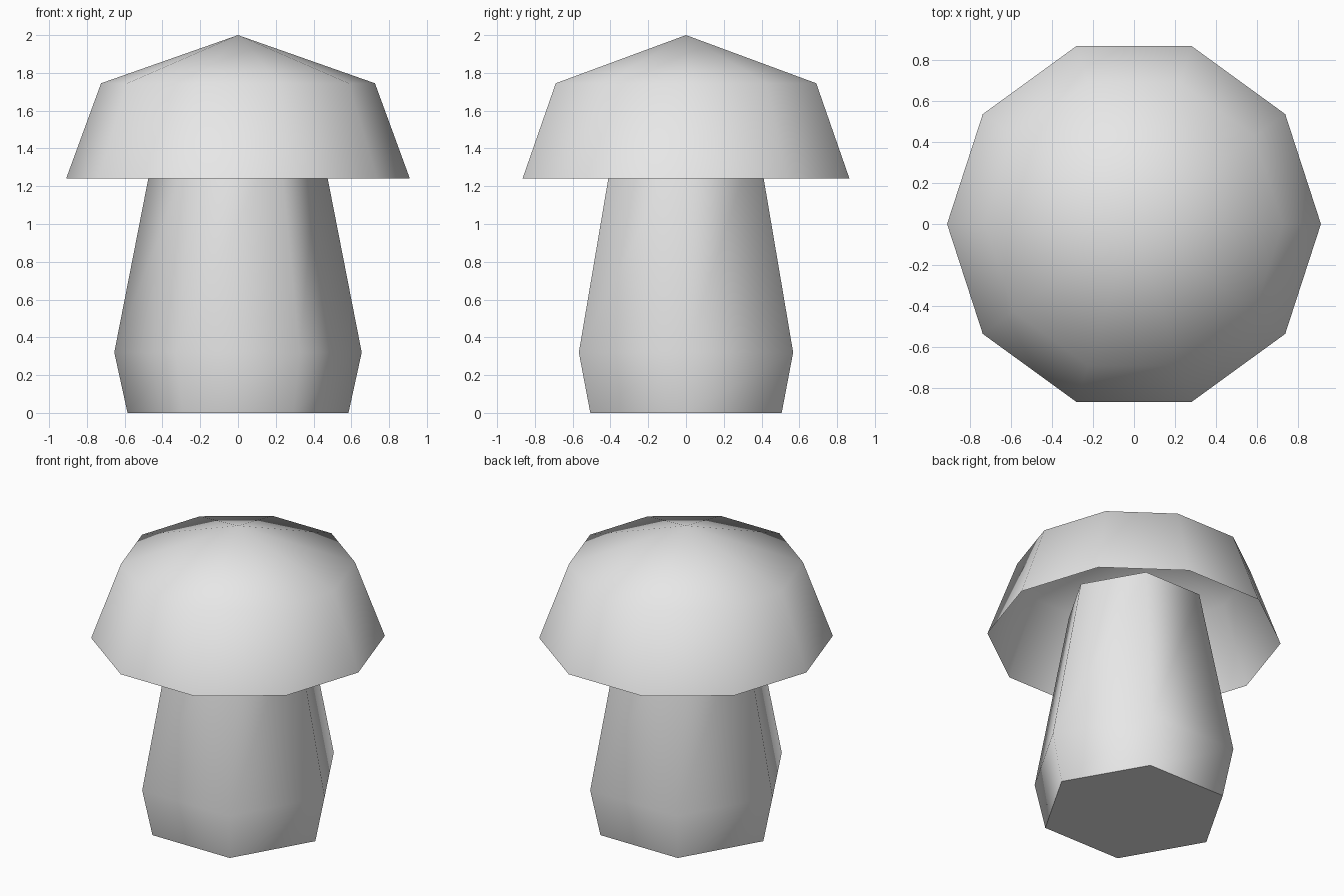
import bpy
import bmesh
import math

if "Cube" in bpy.data.objects:
    bpy.data.objects.remove(bpy.data.objects["Cube"], do_unlink=True)

grey = bpy.data.materials.new("light_grey")
grey.use_nodes = True
colour = (0.8, 0.8, 0.8, 1)
grey.diffuse_color = colour
grey.node_tree.nodes["Principled BSDF"].inputs["Base Color"].default_value = colour


def lathe(name, sides, profile, close_bottom=False, close_top=False, tip=None):
    """Stack regular rings of (radius, height), with a corner on the x axis."""
    bm = bmesh.new()
    rings = []
    for radius, height in profile:
        rings.append([
            bm.verts.new((radius * math.cos(math.tau * i / sides),
                          radius * math.sin(math.tau * i / sides), height))
            for i in range(sides)])
    for low, high in zip(rings, rings[1:]):
        for i in range(sides):
            j = (i + 1) % sides
            bm.faces.new((low[i], low[j], high[j], high[i]))
    if tip is not None:
        apex = bm.verts.new((0, 0, tip))
        for i in range(sides):
            bm.faces.new((rings[-1][i], rings[-1][(i + 1) % sides], apex))
    if close_bottom:
        bm.faces.new(rings[0][::-1])
    if close_top:
        bm.faces.new(rings[-1])
    mesh = bpy.data.meshes.new(name)
    bm.to_mesh(mesh)
    bm.free()
    mesh.materials.append(grey)
    obj = bpy.data.objects.new(name, mesh)
    bpy.context.collection.objects.link(obj)
    bpy.ops.object.select_all(action="DESELECT")
    obj.select_set(True)
    bpy.context.view_layer.objects.active = obj
    bpy.ops.object.shade_smooth_by_angle(angle=math.radians(65))
    return obj


# Six-sided stem, swelling near the foot and ending inside the cap
lathe("stem", 6, [(0.585, 0), (0.655, 0.32), (0.43, 1.47)],
      close_bottom=True, close_top=True)

# Ten-sided hollow cap, open underneath
lathe("cap", 10, [(0.91, 1.24), (0.725, 1.745)], tip=2.0)
